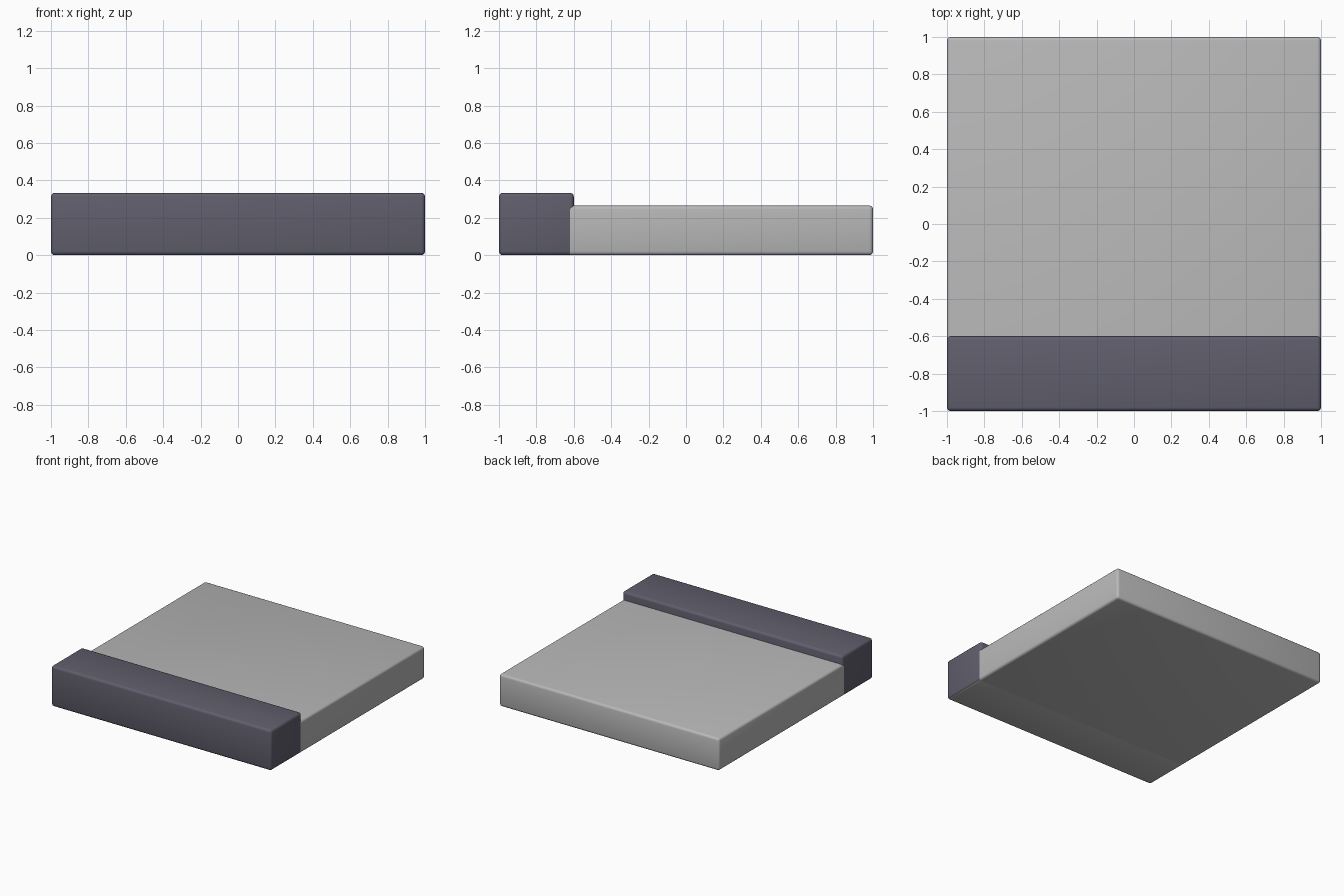
import bpy, bmesh

if "Cube" in bpy.data.objects:
    bpy.data.objects.remove(bpy.data.objects["Cube"])

def material(name, rgb):
    m = bpy.data.materials.new(name)
    m.diffuse_color = (*rgb, 1)
    m.use_nodes = True
    m.node_tree.nodes["Principled BSDF"].inputs["Base Color"].default_value = m.diffuse_color
    return m

concrete = material("light concrete", (0.48, 0.48, 0.48))
stone = material("dark stone", (0.115, 0.112, 0.15))

def rounded_box(name, y0, y1, height, mats, square_front=False):
    """Full-width box with softened edges; the front end may stay square."""
    bm = bmesh.new()
    bmesh.ops.create_cube(bm, size=1)
    for v in bm.verts:
        v.co.x *= 2
        v.co.y = y0 if v.co.y < 0 else y1
        v.co.z = 0 if v.co.z < 0 else height
    edges = [e for e in bm.edges
             if not (square_front and all(abs(v.co.y - y0) < 1e-5 for v in e.verts))]
    bmesh.ops.bevel(bm, geom=edges, offset=0.02, segments=3, profile=0.5,
                    affect='EDGES', clamp_overlap=True)
    bm.normal_update()
    # Undersides share the last listed material
    for f in bm.faces:
        f.material_index = len(mats) - 1 if f.normal.z < -0.9 else 0
    me = bpy.data.meshes.new(name)
    bm.to_mesh(me)
    bm.free()
    ob = bpy.data.objects.new(name, me)
    bpy.context.collection.objects.link(ob)
    for m in mats:
        me.materials.append(m)
    bpy.context.view_layer.objects.active = ob
    ob.select_set(True)
    bpy.ops.object.shade_smooth_by_angle(angle=0.6)
    ob.select_set(False)
    return ob

# Paving slab, butting against the kerb
rounded_box("pavement_slab", -0.62, 1, 0.265, [concrete], square_front=True)
# Raised kerb along the front, with the slab colour underneath
rounded_box("kerb", -1, -0.6, 0.333, [stone, concrete])
